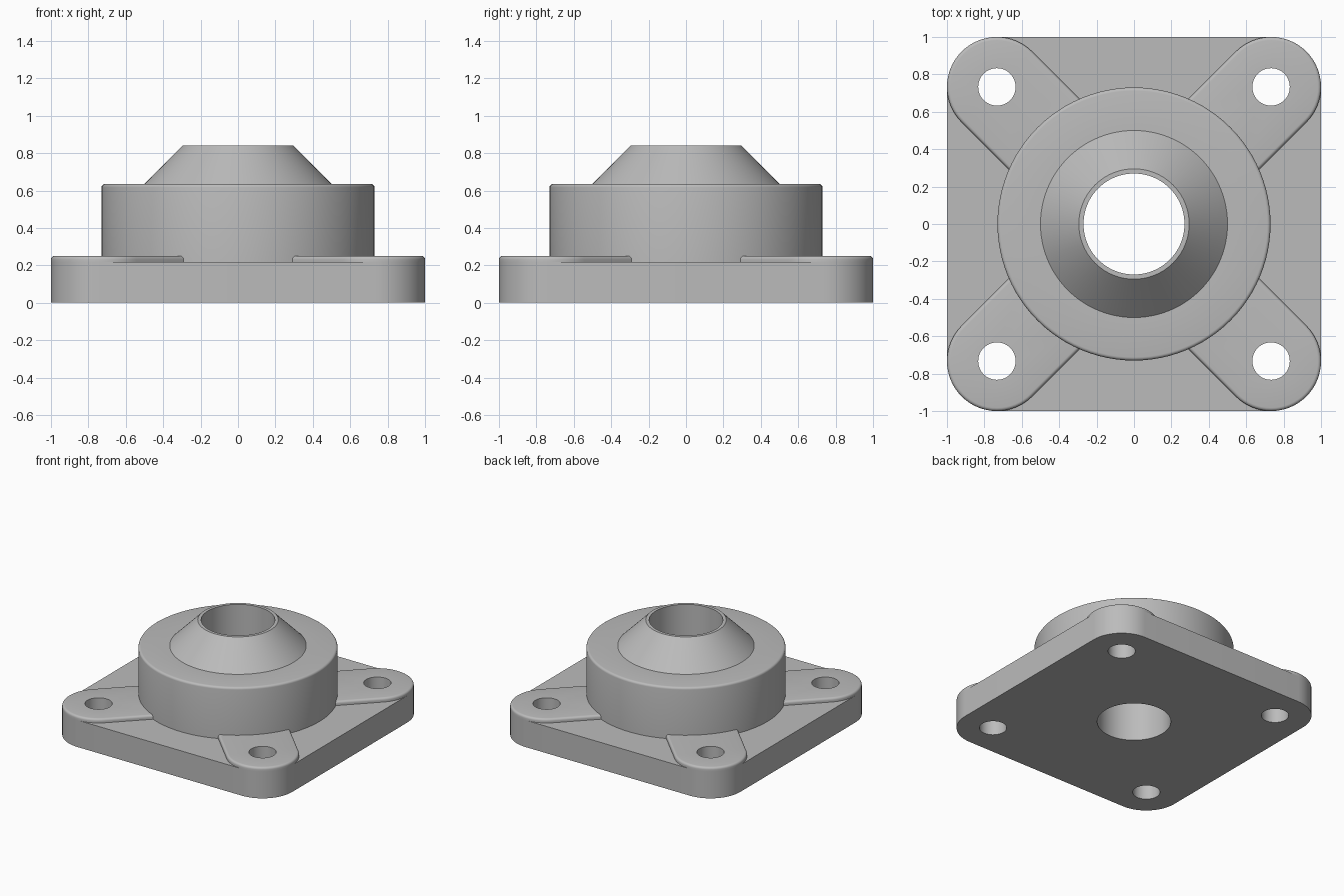
import bpy, bmesh
from math import sin, cos, pi, radians
from mathutils import Vector

if "Cube" in bpy.data.objects:
    bpy.data.objects.remove(bpy.data.objects["Cube"], do_unlink=True)

steel = bpy.data.materials.new("plain grey steel")
steel.use_nodes = True
GREY = (0.5, 0.5, 0.5, 1)
steel.diffuse_color = GREY
steel.node_tree.nodes["Principled BSDF"].inputs["Base Color"].default_value = GREY

PLATE_TOP, LUG_TOP, BOSS_TOP, CONE_TOP = 0.217, 0.25, 0.635, 0.842
CORNER, HOLE_R, BORE_R, BOSS_R = 0.267, 0.1, 0.27, 0.73
PITCH = 1 - CORNER
FILLET = 0.018


def arc(cx, cy, r, start, end, n):
    """Points along an arc, angles in degrees, both ends included."""
    angles = [radians(start + (end - start) * i / n) for i in range(n + 1)]
    return [(cx + r * cos(a), cy + r * sin(a)) for a in angles]


def circle(cx, cy, r, n=48):
    return arc(cx, cy, r, 0, 360, n)[:-1]


def loop(bm, points, z):
    return [bm.verts.new((x, y, z)) for x, y in points]


def bridge(bm, a, b):
    for i in range(len(a)):
        j = (i + 1) % len(a)
        bm.faces.new((a[i], a[j], b[j], b[i]))


def cap(bm, loops):
    """Fill an outline, leaving the inner loops open as holes."""
    edges = []
    for ring in loops:
        for i, v in enumerate(ring):
            w = ring[(i + 1) % len(ring)]
            edges.append(bm.edges.get((v, w)) or bm.edges.new((v, w)))
    bmesh.ops.triangle_fill(bm, edges=edges, use_beauty=True)


def finish(bm, name):
    bmesh.ops.recalc_face_normals(bm, faces=bm.faces[:])
    mesh = bpy.data.meshes.new(name)
    bm.to_mesh(mesh)
    bm.free()
    mesh.materials.append(steel)
    ob = bpy.data.objects.new(name, mesh)
    bpy.context.collection.objects.link(ob)
    bpy.ops.object.select_all(action="DESELECT")
    ob.select_set(True)
    bpy.context.view_layer.objects.active = ob
    bpy.ops.object.shade_smooth_by_angle(angle=radians(31))
    return ob


CORNERS = [(1, 1), (-1, 1), (-1, -1), (1, -1)]

# Base plate with rounded corners, four bolt holes and the centre bore
bm = bmesh.new()
outline, holes = [], [circle(0, 0, BORE_R, 96)]
for k, (sx, sy) in enumerate(CORNERS):
    outline += arc(sx * PITCH, sy * PITCH, CORNER, 90 * k, 90 * k + 90, 16)
    holes.append(circle(sx * PITCH, sy * PITCH, HOLE_R))
bottom, top = [], []
for points in [outline] + holes:
    bottom.append(loop(bm, points, 0))
    top.append(loop(bm, points, PLATE_TOP))
    bridge(bm, bottom[-1], top[-1])
cap(bm, bottom)
cap(bm, top)
finish(bm, "base_plate")

# Raised lugs running diagonally from the boss out around each bolt hole
LUG_NAMES = ["back_left_lug", "back_right_lug", "front_right_lug", "front_left_lug"]
for k, name in enumerate(LUG_NAMES):
    bm = bmesh.new()
    turn = 45 + 90 * k
    cx, cy = CORNERS[k][0] * PITCH, CORNERS[k][1] * PITCH
    inner = Vector((cos(radians(turn)), sin(radians(turn)))) * 0.5
    side = Vector((-inner.y, inner.x)).normalized()
    rows = []
    # Upright wall, then a rounded top edge
    levels = [(0, PLATE_TOP)]
    for i in range(5):
        a = i / 4 * pi / 2
        levels.append((FILLET * (1 - cos(a)), LUG_TOP - FILLET * (1 - sin(a))))
    for inset, z in levels:
        r = CORNER - inset
        points = arc(cx, cy, r, turn - 90, turn + 90, 32)
        points += [inner + side * r, inner - side * r]
        rows.append(loop(bm, points, z))
    for a, b in zip(rows, rows[1:]):
        bridge(bm, a, b)
    hole_low = loop(bm, circle(cx, cy, HOLE_R), PLATE_TOP)
    hole_high = loop(bm, circle(cx, cy, HOLE_R), LUG_TOP)
    bridge(bm, hole_low, hole_high)
    cap(bm, [rows[-1], hole_high])
    finish(bm, name)

# Round boss with tapered collar and through bore, as one turned profile
profile = [(BOSS_R, PLATE_TOP)]
profile += arc(BOSS_R - FILLET, BOSS_TOP - FILLET, FILLET, 0, 90, 4)
profile += [(0.5, BOSS_TOP), (0.295, CONE_TOP), (BORE_R, CONE_TOP), (BORE_R, PLATE_TOP)]
bm = bmesh.new()
rings = [loop(bm, circle(0, 0, r, 96), z) for r, z in profile]
for a, b in zip(rings, rings[1:]):
    bridge(bm, a, b)
finish(bm, "boss_and_collar")
